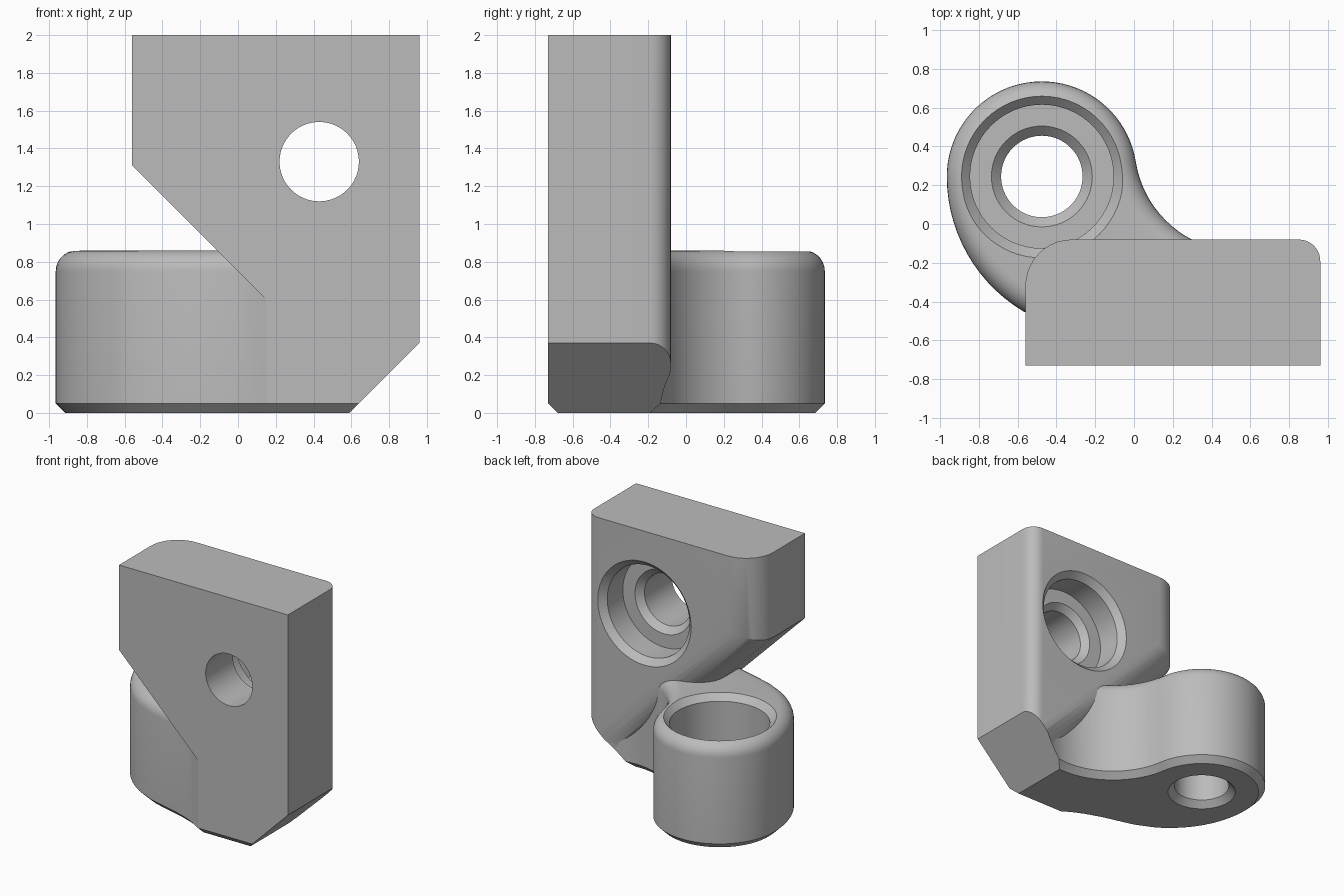
import bpy, bmesh, math
from mathutils import Vector, Matrix

cube = bpy.data.objects.get("Cube")
if cube:
    bpy.data.objects.remove(cube, do_unlink=True)

grey = bpy.data.materials.new("plain_grey")
grey.use_nodes = True
grey.diffuse_color = (0.5, 0.5, 0.5, 1)
grey.node_tree.nodes["Principled BSDF"].inputs["Base Color"].default_value = (0.5, 0.5, 0.5, 1)


def prism(points, direction):
    """Extrude a closed flat outline along a direction."""
    bm = bmesh.new()
    face = bm.faces.new([bm.verts.new(p) for p in points])
    ext = bmesh.ops.extrude_face_region(bm, geom=[face])
    moved = [v for v in ext["geom"] if isinstance(v, bmesh.types.BMVert)]
    bmesh.ops.translate(bm, verts=moved, vec=direction)
    bmesh.ops.recalc_face_normals(bm, faces=bm.faces)
    return bm


def bevel(bm, rule, width, segments):
    edges = [e for e in bm.edges if rule(*(v.co for v in e.verts))]
    bmesh.ops.bevel(bm, geom=edges, offset=width, segments=segments,
                    profile=0.5, affect='EDGES', clamp_overlap=False)


def finish(bm, name):
    bmesh.ops.recalc_face_normals(bm, faces=bm.faces)
    mesh = bpy.data.meshes.new(name)
    bm.to_mesh(mesh)
    bm.free()
    mesh.materials.append(grey)
    obj = bpy.data.objects.new(name, mesh)
    bpy.context.collection.objects.link(obj)
    return obj


def lathe(name, profile, matrix):
    """Spin a radius/height profile into a closed cutter."""
    bm = bmesh.new()
    n = 64
    rings = [[bm.verts.new((r * math.cos(math.tau * i / n), r * math.sin(math.tau * i / n), z))
              for i in range(n)] for r, z in profile]
    for a, b in zip(rings, rings[1:]):
        for i in range(n):
            j = (i + 1) % n
            bm.faces.new((a[i], a[j], b[j], b[i]))
    bm.faces.new(rings[0])
    bm.faces.new(rings[-1])
    bm.transform(matrix)
    return finish(bm, name)


def combine(target, other, operation):
    mod = target.modifiers.new(operation.lower(), 'BOOLEAN')
    mod.operation, mod.object, mod.solver = operation, other, 'EXACT'
    bpy.context.view_layer.objects.active = target
    bpy.ops.object.modifier_apply(modifier=mod.name)
    bpy.data.objects.remove(other, do_unlink=True)


# Upright plate with a diagonal lower edge and rounded back corners
FRONT, BACK = -0.73, -0.08
outline = [(-0.56, 2), (0.96, 2), (0.96, 0.37), (0.67, 0.08), (-0.56, 1.31)]
bm = prism([(x, FRONT, z) for x, z in outline], (0, BACK - FRONT, 0))


def at_back(a, b):
    return min(a.y, b.y) > BACK - 0.001


bevel(bm, lambda a, b: at_back(a, b) and min(a.x, b.x) > 0.95, 0.11, 8)
bevel(bm, lambda a, b: at_back(a, b) and max(a.z, b.z) < 1.99 and min(a.x, b.x) < -0.5
      or at_back(a, b) and max(a.x, b.x) < -0.5, 0.24, 10)
bracket = finish(bm, "bracket")

# Foot outline: front sweep, boss circle, then the hollow back sweep
boss = Vector((-0.475, 0.245))
R, HOLLOW, TURN = 0.49, 0.55, math.radians(9)
hollow = boss + (R + HOLLOW) * Vector((math.cos(TURN), math.sin(TURN)))
sweep = [(0.8, FRONT), (0.15, FRONT), (0.07, -0.68), (-0.02, -0.638), (-0.15, -0.592),
         (-0.28, -0.558), (-0.42, -0.52)]
path = [Vector(p) for p in sweep]
side_r = 0.81
side = Vector((boss.x - R + side_r, boss.y))
for i in range(15):
    a = math.radians(239 - 59 * i / 14)
    path.append(side + side_r * Vector((math.cos(a), math.sin(a))))
for i in range(1, 41):
    a = math.pi + (TURN - math.pi) * i / 40
    path.append(boss + R * Vector((math.cos(a), math.sin(a))))
end = math.tau - math.acos((0.8 - hollow.x) / HOLLOW)
for i in range(1, 25):
    a = math.pi + TURN + (end - math.pi - TURN) * i / 24
    path.append(hollow + HOLLOW * Vector((math.cos(a), math.sin(a))))

TOP = 0.86
bm = prism([(p.x, p.y, 0) for p in path], (0, 0, TOP))
bevel(bm, lambda a, b: min(a.z, b.z) > TOP - 0.001, 0.11, 7)
bevel(bm, lambda a, b: max(a.z, b.z) < 0.001, 0.05, 1)
# Slope the foot to match the lower right corner of the plate
cut = bmesh.ops.bisect_plane(bm, geom=bm.verts[:] + bm.edges[:] + bm.faces[:],
                             plane_co=(0.59, 0, 0), plane_no=(1, 0, -1), clear_outer=True)
rim = [e for e in cut["geom_cut"] if isinstance(e, bmesh.types.BMEdge)]
bmesh.ops.holes_fill(bm, edges=rim)
foot = finish(bm, "foot")
combine(bracket, foot, 'UNION')

# Stepped bores through the boss and the plate


def bore(depth):
    return [(0.47, 0.05), (0.37, -0.05), (0.37, -depth), (0.26, -depth), (0.21, -depth - 0.05)]


boss_bore = lathe("boss_bore", bore(0.45) + [(0.21, 0.05 - TOP), (0.31, -0.05 - TOP)],
                  Matrix.Translation((boss.x, boss.y, TOP)))
plate_bore = lathe("plate_bore", bore(0.25) + [(0.21, -0.8)],
                   Matrix.Translation((0.43, BACK, 1.33)) @ Matrix.Rotation(-math.pi / 2, 4, 'X'))
for cutter in (boss_bore, plate_bore):
    combine(bracket, cutter, 'DIFFERENCE')

# Smooth the rounds, keep the machined edges crisp
bpy.ops.object.select_all(action='DESELECT')
bracket.select_set(True)
bpy.context.view_layer.objects.active = bracket
bpy.ops.object.shade_smooth_by_angle(angle=math.radians(25))
